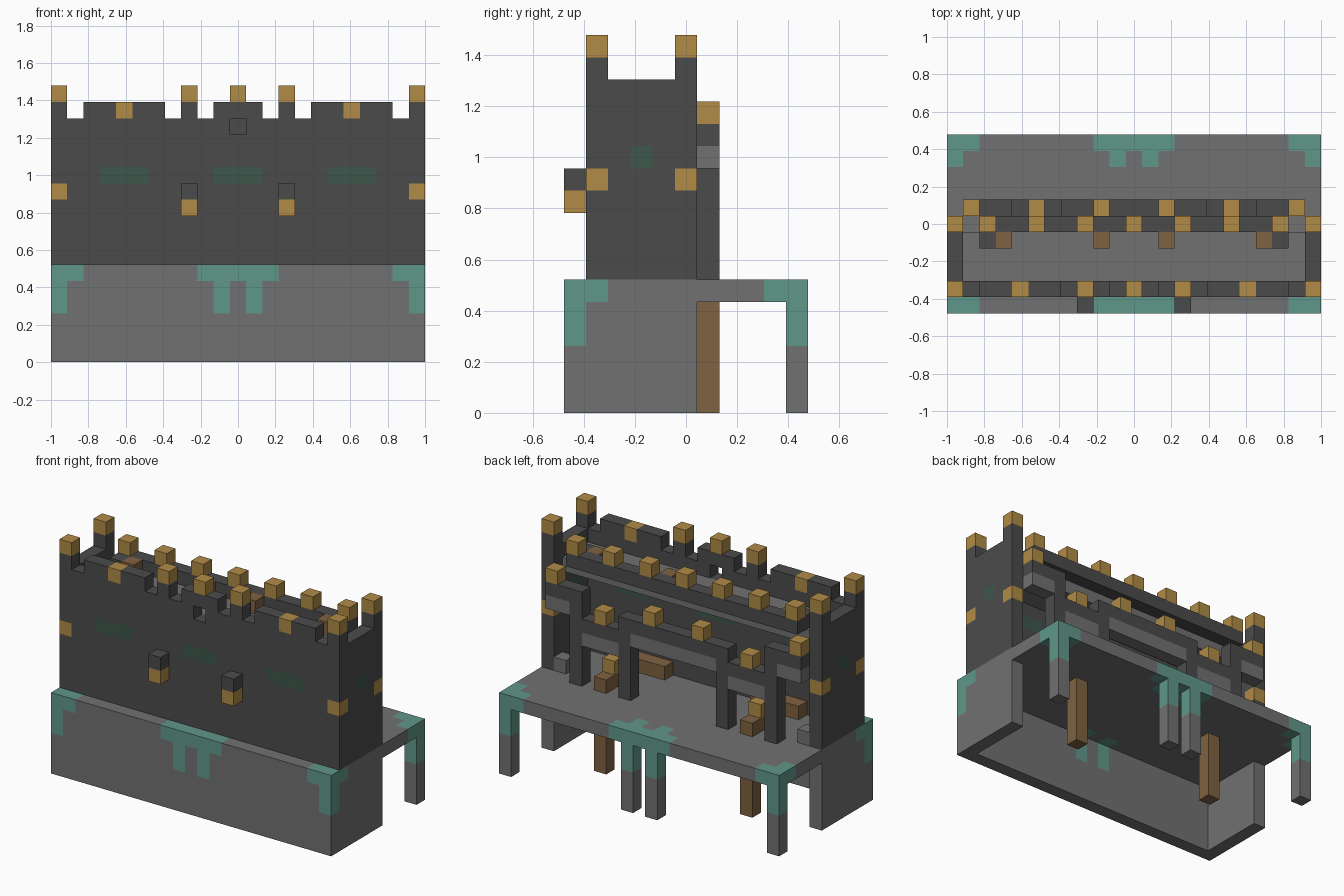
import bpy, bmesh
from mathutils import Vector

if "Cube" in bpy.data.objects:
    bpy.data.objects.remove(bpy.data.objects["Cube"])

U = 2 / 23                    # edge length of one building block
NX, NY = 23, 11
COLOURS = {
    "dark_stone": "4b4b4b", "grey_stone": "717171", "amber": "b18b46",
    "brown_wood": "7f6241", "moss_teal": "60978a", "dark_green": "3d574b",
}


def linear(h):
    c = [int(h[i:i + 2], 16) / 255 for i in (0, 2, 4)]
    return [((v + 0.055) / 1.055) ** 2.4 for v in c] + [1]


mats = {}
for name, h in COLOURS.items():
    m = bpy.data.materials.new(name)
    m.use_nodes = True
    m.diffuse_color = linear(h)
    bsdf = m.node_tree.nodes["Principled BSDF"]
    bsdf.inputs["Base Color"].default_value = linear(h)
    bsdf.inputs["Roughness"].default_value = 0.9
    mats[name] = m

cells = {}                    # block position -> (part, colour)


def span(v):
    return range(v[0], v[1] + 1) if isinstance(v, tuple) else (v,)


def fill(part, colour, xs, ys, zs):
    """Fill a range of blocks and its mirror image across x."""
    for x in span(xs):
        for y in span(ys):
            for z in span(zs):
                for k in (x, NX - 1 - x):
                    cells[k, y, z] = (part, colour)


def paint(colour, xs, ys, zs):
    """Recolour blocks that already exist, mirrored across x."""
    for x in span(xs):
        for y in span(ys):
            for z in span(zs):
                for k in (x, NX - 1 - x):
                    if (k, y, z) in cells:
                        cells[k, y, z] = (cells[k, y, z][0], colour)


# Base: front and side walls, floor slab, rear legs and wooden posts
fill("base", "grey_stone", (0, 11), 0, (0, 4))
fill("base", "grey_stone", 0, (1, 5), (0, 4))
fill("base", "grey_stone", (0, 11), (0, 10), 5)
for x in (0, 10):
    fill("rear_legs", "grey_stone", x, 10, (0, 4))
fill("wooden_posts", "brown_wood", 5, 6, (0, 4))

# Moss hanging from the slab edges
for y, inner in ((0, 1), (10, 9)):
    paint("moss_teal", (0, 1), y, 5)
    paint("moss_teal", 0, inner, 5)
    paint("moss_teal", (9, 11), y, 5)
    paint("moss_teal", 10, inner, 5)
    for x in (0, 10):
        paint("moss_teal", x, y, (3, 4))

# Upper front and side walls
fill("front_wall", "dark_stone", (0, 11), 1, (6, 14))
del cells[11, 1, 14]
fill("side_walls", "dark_stone", 0, (2, 5), (6, 14))

# Battlements on the front wall and corner turrets
for x in (0, (2, 6), 8, (10, 11)):
    fill("battlements", "dark_stone", x, 1, 15)
paint("amber", 4, 1, 15)
for x in (0, 8, 11):
    fill("battlements", "amber", x, 1, 16)
fill("rear_turrets", "dark_stone", 0, 5, 15)
fill("rear_turrets", "amber", 0, 5, 16)

# Amber corner stones and green panels
for y in (1, 5):
    paint("amber", 0, y, 10)
paint("dark_green", 0, 3, 11)
paint("dark_green", (3, 5), 1, 11)
paint("dark_green", (10, 11), 1, 11)

# Front lanterns
fill("front_lanterns", "dark_stone", 8, 0, 10)
fill("front_lanterns", "amber", 8, 0, 9)

# Upper walkway with its rail beam and small crates
fill("walkway", "grey_stone", (1, 11), (2, 4), 13)
fill("rail_beam", "dark_stone", (2, 11), 5, 14)
fill("rail_beam", "dark_stone", 2, 4, 14)
for x in (2, 5, 8, 11):
    fill("rail_caps", "amber", x, 5, 15)
for x in (3, 9):
    fill("walkway_crates", "brown_wood", x, 4, 14)

# Rear arcade: pillars, stepped beams with grey lintels, amber caps
fill("arcade_pillars", "dark_stone", 3, 6, (6, 12))
fill("arcade_pillars", "dark_stone", 7, 6, (6, 11))
for xs, lintel, cap, top in (((1, 3), (1, 2), 1, 12), ((4, 6), (4, 6), 5, 10),
                             ((7, 11), (8, 11), 9, 11)):
    fill("arcade_beams", "dark_stone", xs, 6, top)
    fill("arcade_beams", "grey_stone", lintel, 6, top - 1)
    fill("arcade_caps", "amber", cap, 6, top + 1)

# Courtyard furniture
fill("courtyard_steps", "grey_stone", 1, 5, 6)
fill("stools", "brown_wood", 5, (5, 6), 6)
fill("stools", "amber", 5, 5, 7)
fill("benches", "brown_wood", (4, 7), 2, 6)


def build(part):
    """Make the outer skin of one part, with flat areas merged."""
    bm = bmesh.new()
    own = {c: col for c, (p, col) in cells.items() if p == part}
    used = sorted(set(own.values()))
    for cell, colour in own.items():
        centre = Vector(cell) + Vector((0.5, 0.5, 0.5))
        for axis in range(3):
            for sign in (-1, 1):
                n = Vector((0, 0, 0))
                n[axis] = sign
                near = list(cell)
                near[axis] += sign
                if tuple(near) in cells:
                    continue
                a = Vector((0, 0, 0))
                a[(axis + 1) % 3] = 0.5
                b = n.cross(a)
                mid = centre + n / 2
                ring = [mid + a + b, mid - a + b, mid - a - b, mid + a - b]
                verts = [bm.verts.new(((p.x - NX / 2) * U, (p.y - NY / 2) * U, p.z * U))
                         for p in ring]
                bm.faces.new(verts).material_index = used.index(colour)
    bmesh.ops.remove_doubles(bm, verts=bm.verts, dist=U / 100)
    bmesh.ops.dissolve_limit(bm, angle_limit=0.01, verts=bm.verts,
                             edges=bm.edges, delimit={"MATERIAL"})
    mesh = bpy.data.meshes.new(part)
    bm.to_mesh(mesh)
    bm.free()
    for colour in used:
        mesh.materials.append(mats[colour])
    bpy.context.scene.collection.objects.link(bpy.data.objects.new(part, mesh))


for part in sorted({p for p, _ in cells.values()}):
    build(part)
